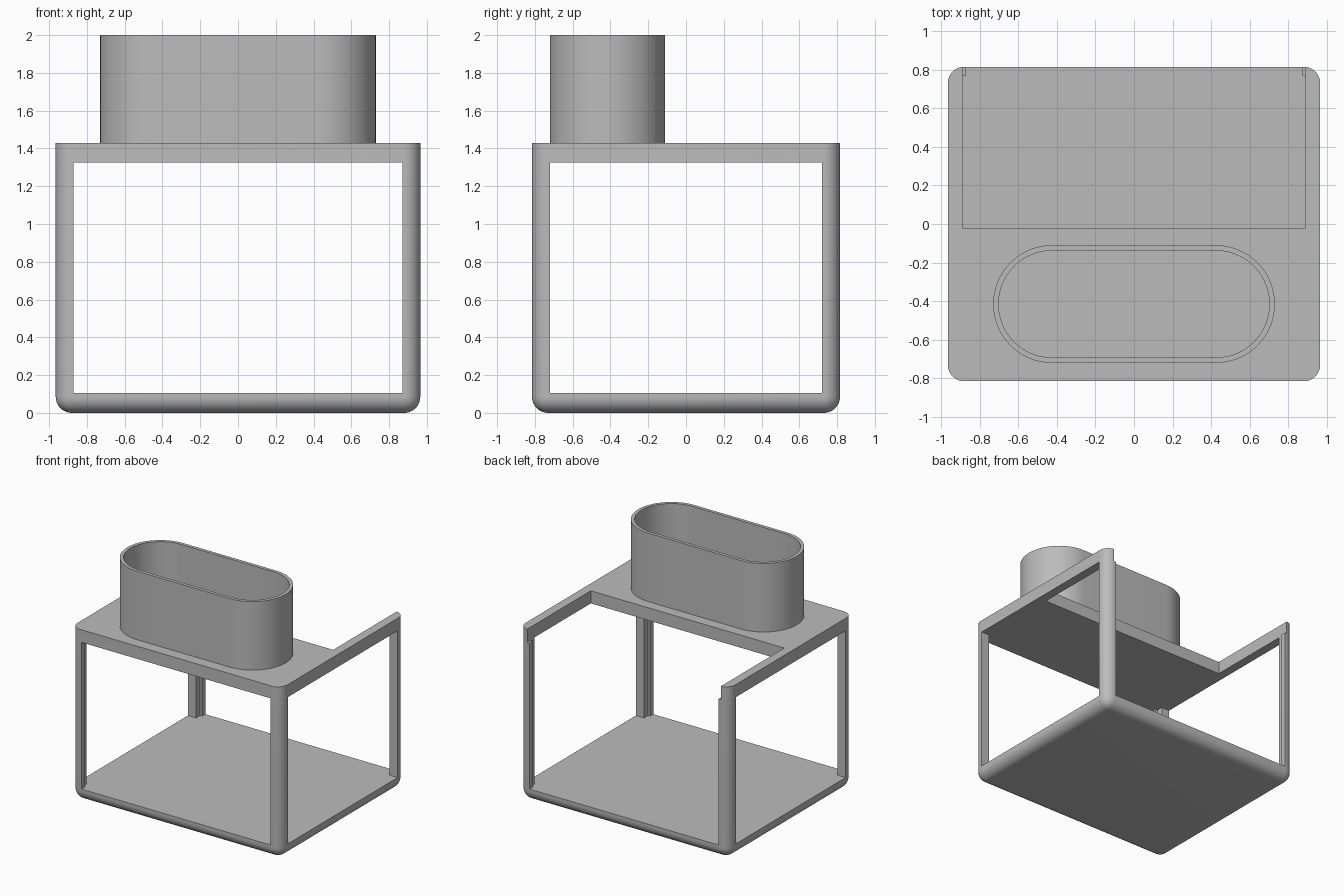
import bpy
import bmesh
import math

cube = bpy.data.objects.get("Cube")
if cube:
    bpy.data.objects.remove(cube, do_unlink=True)

WIDTH, DEPTH, TOP = 1.93, 1.63, 1.43
FLOOR, CEILING, ROUND = 0.105, 1.325, 0.085

grey = bpy.data.materials.new("plain grey")
grey.use_nodes = True
grey.diffuse_color = (0.5, 0.5, 0.5, 1)
grey.node_tree.nodes["Principled BSDF"].inputs["Base Color"].default_value = (0.5, 0.5, 0.5, 1)


def make_object(name, bm):
    bmesh.ops.recalc_face_normals(bm, faces=bm.faces)
    mesh = bpy.data.meshes.new(name)
    bm.to_mesh(mesh)
    bm.free()
    mesh.materials.append(grey)
    obj = bpy.data.objects.new(name, mesh)
    bpy.context.collection.objects.link(obj)
    return obj


def prism(outline, z0, z1):
    bm = bmesh.new()
    face = bm.faces.new([bm.verts.new((x, y, z0)) for x, y in outline])
    made = bmesh.ops.extrude_face_region(bm, geom=[face])["geom"]
    verts = [v for v in made if isinstance(v, bmesh.types.BMVert)]
    bmesh.ops.translate(bm, verts=verts, vec=(0, 0, z1 - z0))
    return bm


def rectangle(x0, x1, y0, y1):
    return [(x0, y0), (x1, y0), (x1, y1), (x0, y1)]


def cut(obj, cutter):
    cutter.hide_render = True
    mod = obj.modifiers.new("cut", 'BOOLEAN')
    mod.operation = 'DIFFERENCE'
    mod.solver = 'EXACT'
    mod.object = cutter
    bpy.context.view_layer.objects.active = obj
    bpy.ops.object.modifier_apply(modifier=mod.name)
    bpy.data.objects.remove(cutter, do_unlink=True)


def smooth(obj):
    bpy.ops.object.select_all(action='DESELECT')
    obj.select_set(True)
    bpy.context.view_layer.objects.active = obj
    bpy.ops.object.shade_smooth_by_angle(angle=math.radians(30))


# Solid block, rounded everywhere except around the top
x, y = WIDTH / 2, DEPTH / 2
bm = prism(rectangle(-x, x, -y, y), 0, TOP)
edges = [e for e in bm.edges if any(v.co.z < 0.01 for v in e.verts)]
bmesh.ops.bevel(bm, geom=edges, offset=ROUND, segments=10, profile=0.5, affect='EDGES')
frame = make_object("open_frame", bm)

# Hollow with four windows, leaving stepped corner posts
corner = [(1.2, 0.72), (0.89, 0.72), (0.89, 0.77), (0.87, 0.77), (0.87, 1.2)]
outline = []
for sx, sy in ((1, 1), (-1, 1), (-1, -1), (1, -1)):
    points = corner if sx * sy > 0 else corner[::-1]
    outline += [(px * sx, py * sy) for px, py in points]
cut(frame, make_object("hollow_cutter", prism(outline, FLOOR, CEILING)))

# Rear opening in the roof, leaving two side rails
cut(frame, make_object("roof_cutter", prism(rectangle(-0.89, 0.89, -0.02, 1.2), CEILING - 0.005, 1.6)))
smooth(frame)


# Hollow oval collar on the front of the roof
def stadium(radius, half=0.425, cy=-0.415, steps=32):
    points = []
    for side in (1, -1):
        for i in range(steps + 1):
            a = math.pi * (i / steps - 0.5)
            points.append((side * (half + radius * math.cos(a)), cy + side * radius * math.sin(a)))
    return points


collar = make_object("oval_collar", prism(stadium(0.305), TOP, 2.0))
cut(collar, make_object("collar_cutter", prism(stadium(0.277), TOP - 0.1, 2.1)))
smooth(collar)
